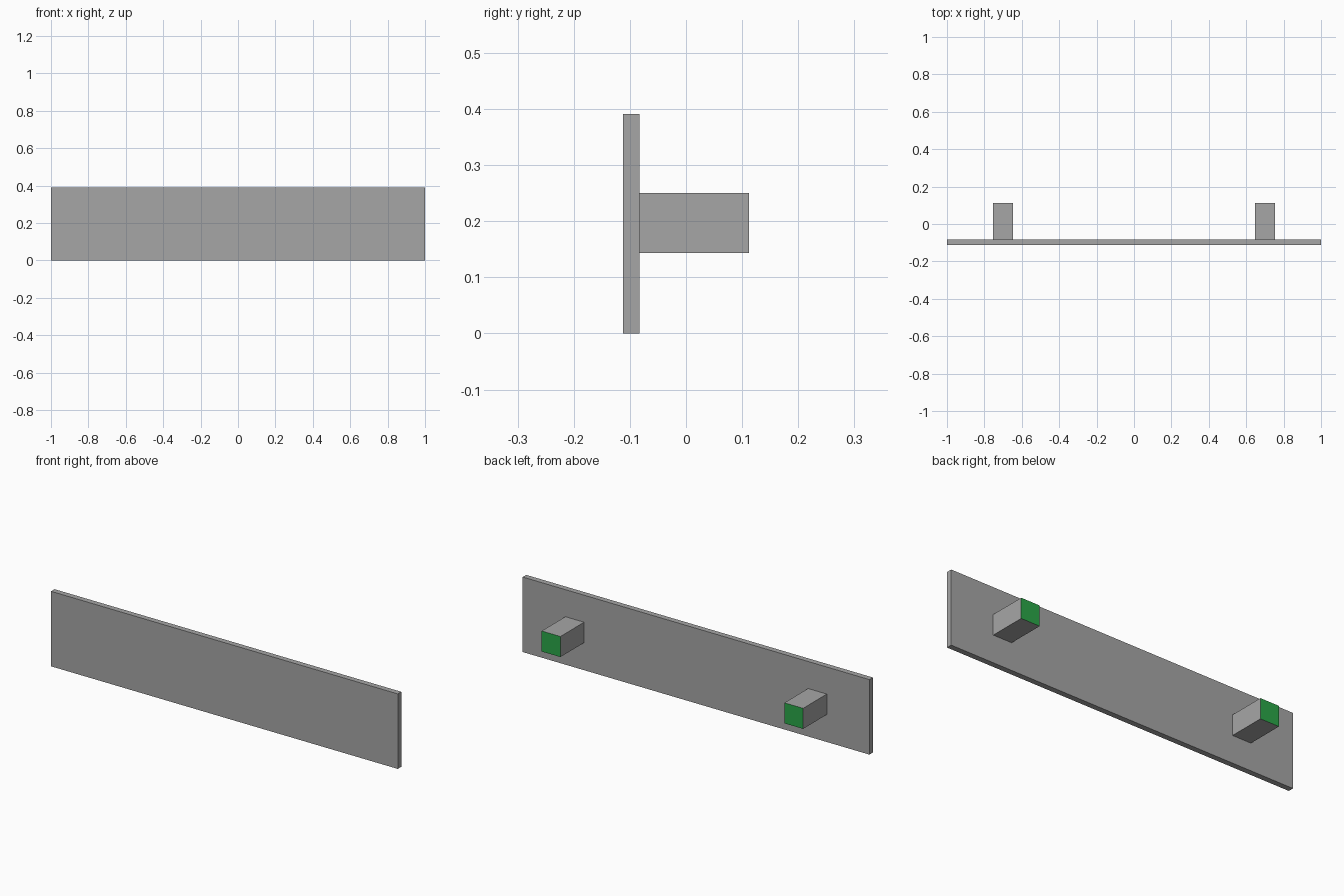
import bpy, bmesh
from mathutils import Matrix, Vector

if "Cube" in bpy.data.objects:
    bpy.data.objects.remove(bpy.data.objects["Cube"])


def material(name, rgb):
    mat = bpy.data.materials.new(name)
    mat.diffuse_color = (*rgb, 1.0)
    mat.use_nodes = True
    mat.node_tree.nodes["Principled BSDF"].inputs["Base Color"].default_value = mat.diffuse_color
    return mat


grey = material("grey", (0.38, 0.38, 0.38))
green = material("green", (0.024, 0.38, 0.065))


def box(name, low, high, back_mat=None):
    """Box between two corners; the +y face may take its own colour."""
    low, high = Vector(low), Vector(high)
    bm = bmesh.new()
    bmesh.ops.create_cube(bm, size=1.0, matrix=Matrix.Translation((low + high) / 2)
                          @ Matrix.Diagonal((*(high - low), 1.0)))
    mesh = bpy.data.meshes.new(name)
    mesh.materials.append(grey)
    if back_mat:
        mesh.materials.append(back_mat)
        bm.normal_update()
        for face in bm.faces:
            face.material_index = int(face.normal.y > 0.9)
    bm.to_mesh(mesh)
    bm.free()
    obj = bpy.data.objects.new(name, mesh)
    bpy.context.collection.objects.link(obj)
    return obj


# Long upright board
box("board", (-1, -0.112, 0), (1, -0.083, 0.391))

# Mounting blocks behind the board, with green end faces
for side, x in (("left", -0.7), ("right", 0.7)):
    box(side + "_mounting_block", (x - 0.054, -0.083, 0.143),
        (x + 0.054, 0.112, 0.25), green)
